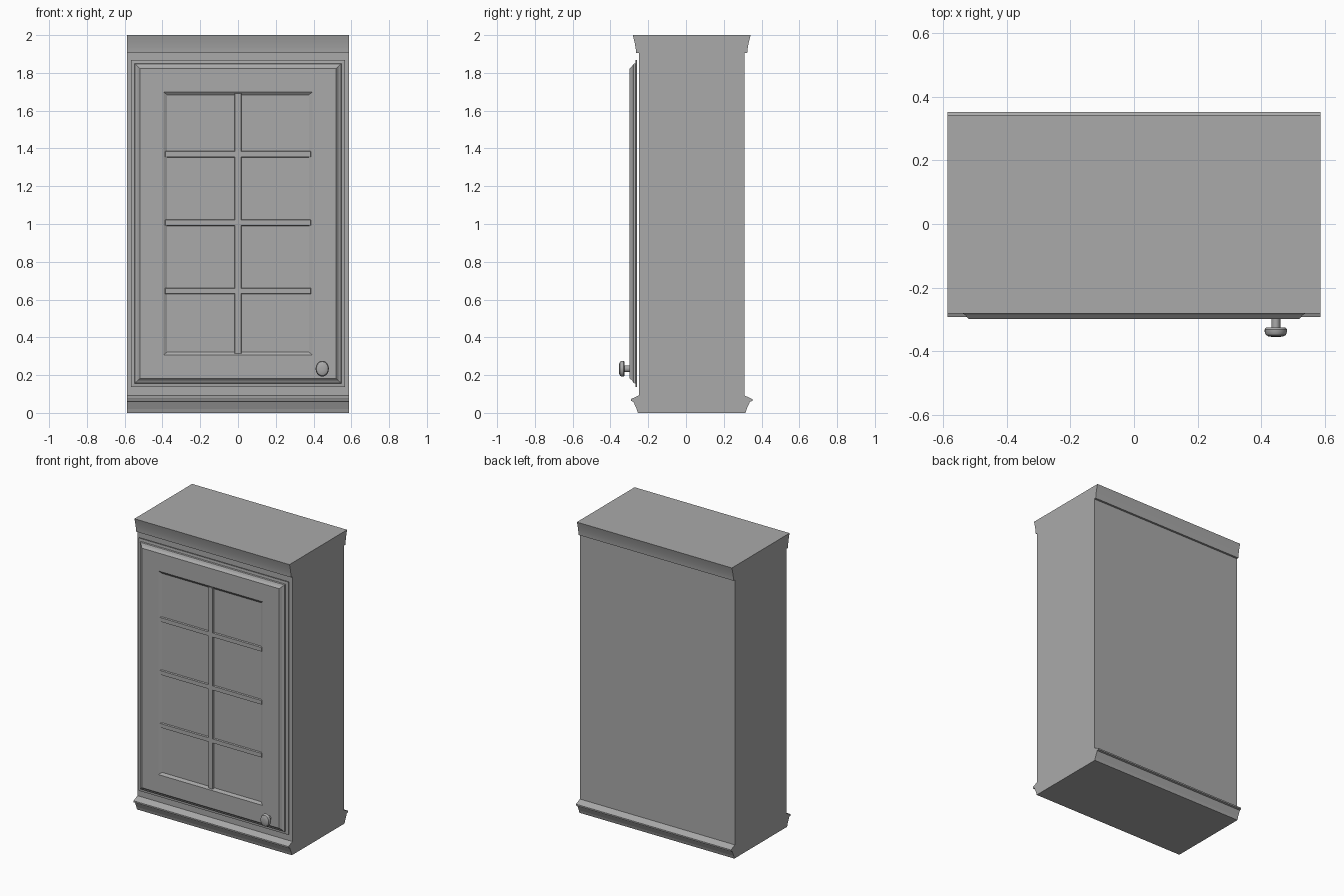
import bpy, bmesh, math

if "Cube" in bpy.data.objects:
    bpy.data.objects.remove(bpy.data.objects["Cube"])

grey = bpy.data.materials.new("cabinet grey")
grey.use_nodes = True
COLOUR = (0.4, 0.4, 0.4, 1)
grey.diffuse_color = COLOUR
grey.node_tree.nodes["Principled BSDF"].inputs["Base Color"].default_value = COLOUR

HALF_W = 0.587
MID_Y = 0.03          # centre of the carcass depth
DOOR_Z = 1.003        # centre height of the door


def finish(name, bm, smooth=False):
    bmesh.ops.recalc_face_normals(bm, faces=bm.faces)
    mesh = bpy.data.meshes.new(name)
    bm.to_mesh(mesh)
    bm.free()
    mesh.materials.append(grey)
    obj = bpy.data.objects.new(name, mesh)
    bpy.context.collection.objects.link(obj)
    if smooth:
        bpy.ops.object.select_all(action='DESELECT')
        obj.select_set(True)
        bpy.context.view_layer.objects.active = obj
        bpy.ops.object.shade_smooth_by_angle(angle=math.radians(35))
    return obj


def bridge(bm, a, b):
    n = len(a)
    for i in range(n):
        bm.faces.new((a[i], a[(i + 1) % n], b[(i + 1) % n], b[i]))


def extrude_profile(name, half_profile, smooth=False):
    """Mirror (depth, z) points front to back and sweep them across the width."""
    outline = [(MID_Y - d, z) for d, z in half_profile]
    outline += [(MID_Y + d, z) for d, z in reversed(half_profile)]
    bm = bmesh.new()
    left, right = ([bm.verts.new((x, y, z)) for y, z in outline]
                   for x in (HALF_W, -HALF_W))
    bridge(bm, left, right)
    bm.faces.new(left)
    bm.faces.new(right)
    return finish(name, bm, smooth)


def raised_bar(name, x, z, half_x, half_z):
    """Glazing bar with slightly sloped sides."""
    bm = bmesh.new()
    rings = []
    for y, grow in ((-0.285, 0.003), (-0.296, 0)):
        rings.append([bm.verts.new((x + sx * (half_x + grow), y, z + sz * (half_z + grow)))
                      for sx, sz in ((-1, -1), (1, -1), (1, 1), (-1, 1))])
    bridge(bm, *rings)
    bm.faces.new(rings[0])
    bm.faces.new(rings[1])
    return finish(name, bm)


# Carcass with base moulding and coved crown
extrude_profile("carcass", [(0.28, 0.05), (0.28, 1.95)])
extrude_profile("base_moulding", [(0.285, 0), (0.291, 0.02), (0.309, 0.06),
                                  (0.322, 0.063), (0.322, 0.073), (0.28, 0.092)])
cove = [(0.294 + 0.018 * (i / 6) ** 1.5, 1.905 + 0.095 * i / 6) for i in range(7)]
extrude_profile("crown_moulding", [(0.28, 1.905)] + cove, smooth=True)

# Door: nested rectangles, stepping forward and then into the recessed panel
bm = bmesh.new()
rings = []
for hx, hz, y in ((0.567, 0.865, -0.259), (0.567, 0.865, -0.266),
                  (0.548, 0.847, -0.268), (0.546, 0.845, -0.278),
                  (0.532, 0.832, -0.285), (0.52, 0.82, -0.298),
                  (0.395, 0.697, -0.298), (0.375, 0.681, -0.286)):
    rings.append([bm.verts.new((sx * hx, y, DOOR_Z + sz * hz))
                  for sx, sz in ((-1, -1), (1, -1), (1, 1), (-1, 1))])
for a, b in zip(rings, rings[1:]):
    bridge(bm, a, b)
bm.faces.new(rings[0])
bm.faces.new(rings[-1])
finish("door", bm)

# Glazing bars dividing the panel into two by four
raised_bar("upright_bar", 0, DOOR_Z, 0.016, 0.688)
for i, z in enumerate((0.645, 1.007, 1.37)):
    raised_bar(f"cross_bar_{i + 1}", 0, z, 0.385, 0.014)

# Knob: profile turned about the depth axis, a little taller than wide
bm = bmesh.new()
profile = [(0.014, -0.296), (0.014, -0.325), (0.030, -0.325), (0.035, -0.331),
           (0.035, -0.340), (0.031, -0.349), (0.022, -0.354), (0.008, -0.355)]
SIDES = 24
rings = []
for r, y in profile:
    rings.append([bm.verts.new((0.446 + r * math.cos(t), y, 0.234 + 1.2 * r * math.sin(t)))
                  for t in (2 * math.pi * k / SIDES for k in range(SIDES))])
for a, b in zip(rings, rings[1:]):
    bridge(bm, a, b)
bm.faces.new(rings[0])
bm.faces.new(rings[-1])
finish("knob", bm, smooth=True)
